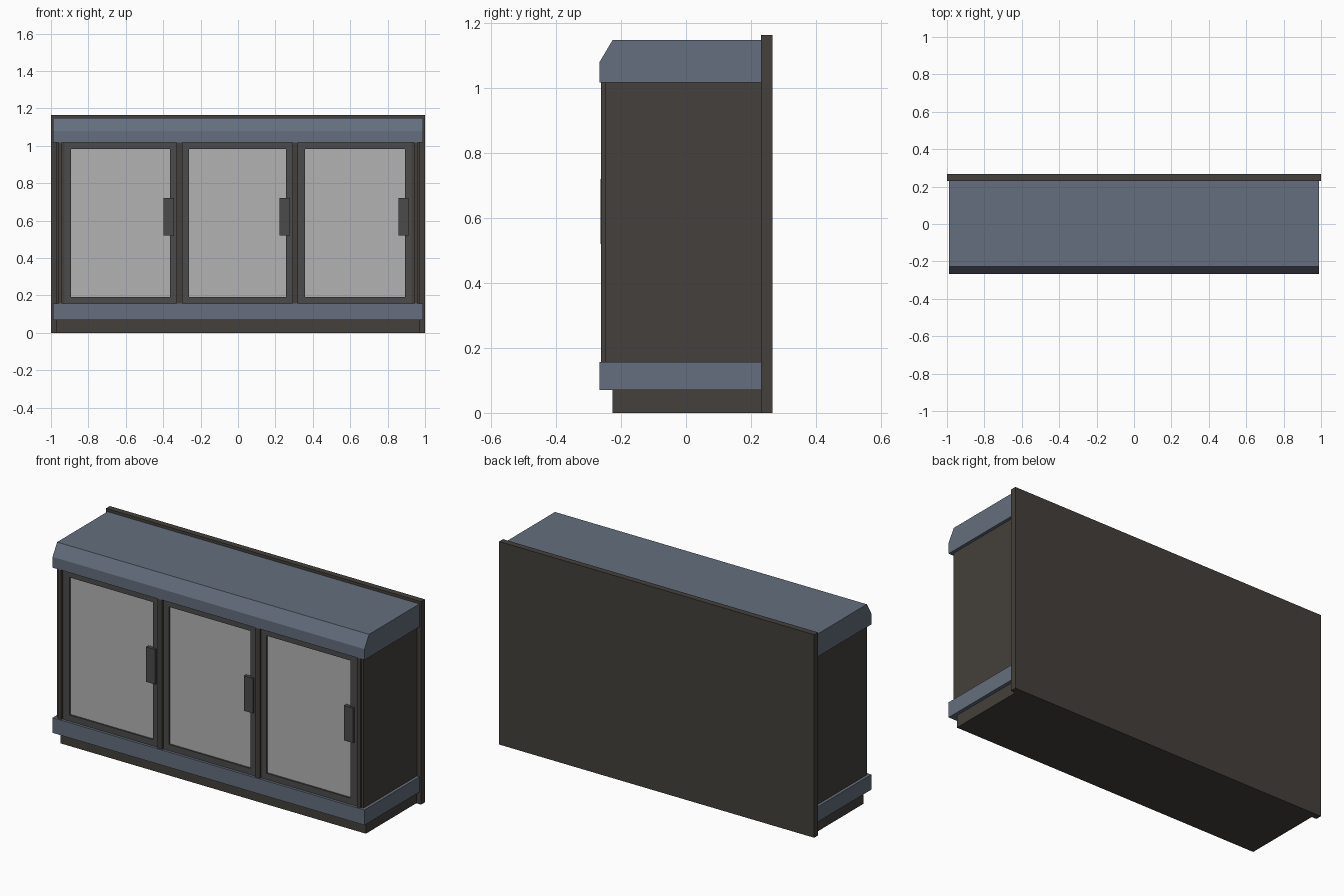
import bpy

if "Cube" in bpy.data.objects:
    bpy.data.objects.remove(bpy.data.objects["Cube"])


def material(name, color):
    m = bpy.data.materials.new(name)
    m.diffuse_color = (*color, 1)
    m.use_nodes = True
    m.node_tree.nodes["Principled BSDF"].inputs["Base Color"].default_value = m.diffuse_color
    return m


DARK = material("dark_panel", (0.058, 0.051, 0.045))
BLUE = material("blue_trim", (0.127, 0.156, 0.205))
FRAME = material("door_frame", (0.072, 0.07, 0.07))
GLASS = material("glass", (0.45, 0.45, 0.45))


def extrude_x(name, profile, x0, x1, mat):
    """Closed prism from a (y, z) outline, extruded along x."""
    n = len(profile)
    verts = [(x, y, z) for x in (x0, x1) for y, z in profile]
    faces = [tuple(range(n))[::-1], tuple(range(n, 2 * n))]
    faces += [(i, (i + 1) % n, n + (i + 1) % n, n + i) for i in range(n)]
    me = bpy.data.meshes.new(name)
    me.from_pydata(verts, [], faces)
    me.materials.append(mat)
    ob = bpy.data.objects.new(name, me)
    bpy.context.collection.objects.link(ob)
    return ob


def box(name, x, y, z, mat):
    outline = [(y[0], z[0]), (y[1], z[0]), (y[1], z[1]), (y[0], z[1])]
    return extrude_x(name, outline, x[0], x[1], mat)


BOT, TOP, BACK = 0.157, 1.018, 0.231

# Carcass: back board, plinth, cabinet body
box("back_panel", (-1, 1), (BACK, 0.266), (0, 1.165), DARK)
box("plinth", (-0.97, 0.97), (-0.226, BACK), (0, 0.07), DARK)
box("body", (-0.973, 0.973), (-0.238, BACK), (BOT, TOP), DARK)

# Blue lower band and chamfered canopy
box("lower_band", (-0.99, 0.99), (-0.267, BACK), (0.07, BOT), BLUE)
extrude_x("canopy", [(-0.267, TOP), (BACK, TOP), (BACK, 1.149),
                     (-0.226, 1.149), (-0.267, 1.08)], -0.99, 0.99, BLUE)

# Corner posts, with a raised strip on each
for side, s in (("left", -1), ("right", 1)):
    box(side + "_post", sorted((s * 0.928, s * 0.973)), (-0.25, -0.238), (BOT, TOP), DARK)
    box(side + "_post_strip", sorted((s * 0.94, s * 0.96)), (-0.262, -0.25), (BOT, TOP), DARK)

# Mullions between doors
for i, x in enumerate((-0.313, 0.307)):
    box(f"mullion_{i}", (x - 0.015, x + 0.015), (-0.262, -0.238), (BOT, TOP), DARK)

# Doors: four frame rails, glass pane and handle
W, Y = 0.036, (-0.252, -0.238)
for i, (a, b) in enumerate(((-0.928, -0.328), (-0.298, 0.292), (0.322, 0.928))):
    box(f"door_{i}_left_stile", (a, a + W), Y, (BOT, TOP), FRAME)
    box(f"door_{i}_right_stile", (b - W, b), Y, (BOT, TOP), FRAME)
    box(f"door_{i}_bottom_rail", (a + W, b - W), Y, (BOT, BOT + W), FRAME)
    box(f"door_{i}_top_rail", (a + W, b - W), Y, (TOP - W, TOP), FRAME)
    box(f"door_{i}_glass", (a + W, b - W), (-0.243, -0.238), (BOT + W, TOP - W), GLASS)
    box(f"door_{i}_handle", (b - 0.07, b - 0.013), (-0.264, -0.243), (0.52, 0.72), FRAME)
